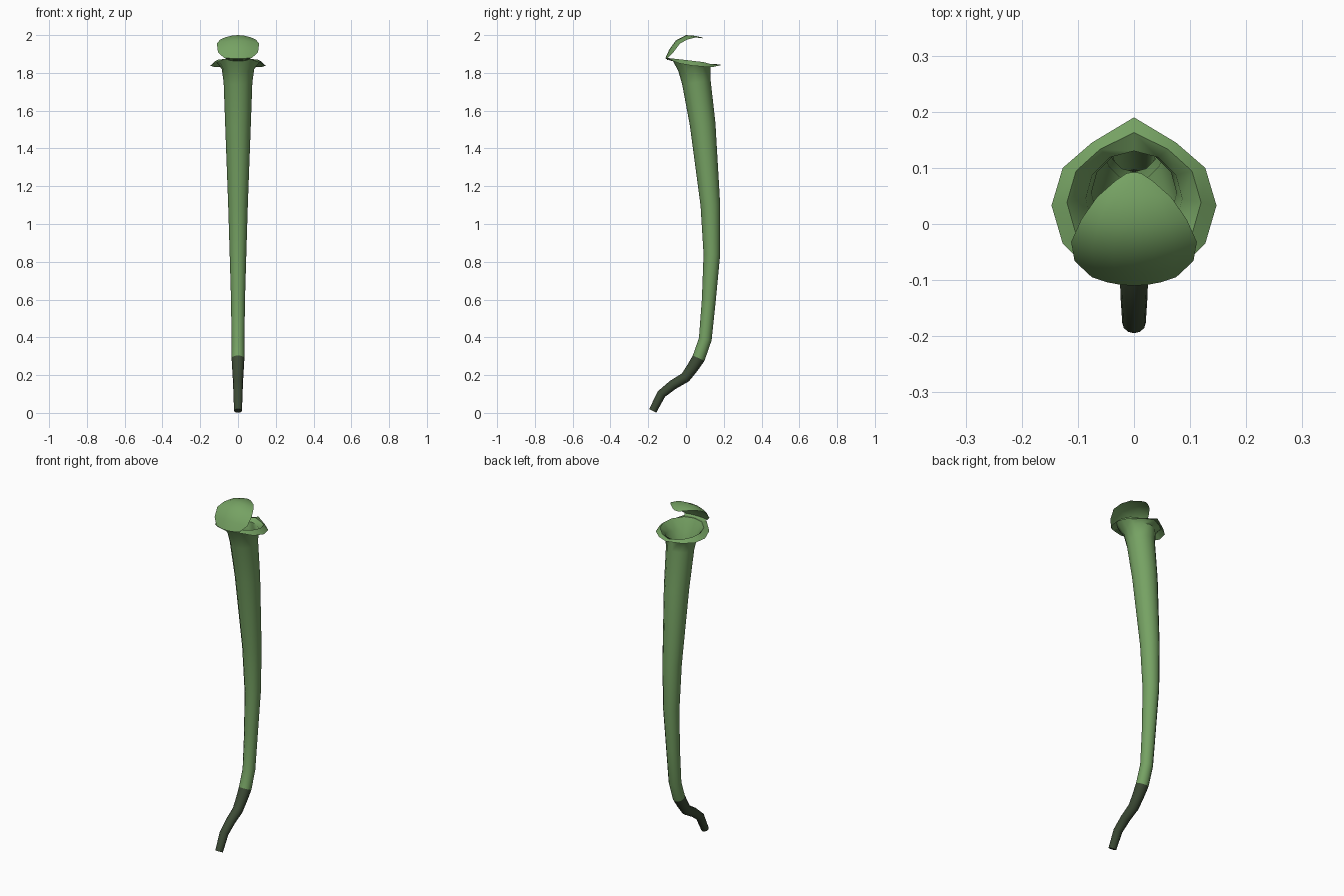
import bpy, bmesh, math
from mathutils import Vector

if "Cube" in bpy.data.objects:
    bpy.data.objects.remove(bpy.data.objects["Cube"])


def material(name, rgb):
    m = bpy.data.materials.new(name)
    m.diffuse_color = (*rgb, 1)
    m.use_nodes = True
    m.node_tree.nodes["Principled BSDF"].inputs["Base Color"].default_value = m.diffuse_color
    return m


GREEN = material("leaf green", (0.18, 0.36, 0.125))
DARK = material("dark stem green", (0.045, 0.068, 0.035))
N = 12


def loft(name, rows, mat, closed=True, cap=False):
    """Skin a list of equally long point rows."""
    bm = bmesh.new()
    vs = [[bm.verts.new(p) for p in r] for r in rows]
    n = len(rows[0])
    for a, b in zip(vs, vs[1:]):
        for i in range(n if closed else n - 1):
            j = (i + 1) % n
            bm.faces.new((a[i], a[j], b[j], b[i]))
    if cap:
        bm.faces.new(vs[0][::-1])
    me = bpy.data.meshes.new(name)
    bm.to_mesh(me)
    bm.free()
    me.materials.append(mat)
    ob = bpy.data.objects.new(name, me)
    bpy.context.collection.objects.link(ob)
    bpy.context.view_layer.objects.active = ob
    ob.select_set(True)
    bpy.ops.object.shade_smooth_by_angle(angle=math.radians(50))
    ob.select_set(False)
    return ob


# Centre line of stem and pitcher: y, z, radius
path = [(-.176, .011, .021), (-.13, .10, .024), (-.07, .148, .026), (-.003, .188, .028),
        (.035, .24, .031), (.067, .29, .034), (.102, .39, .034), (.121, .6, .037),
        (.137, .84, .044), (.129, 1.1, .052), (.088, 1.53, .068), (.055, 1.75, .076),
        (.045, 1.82, .086)]


def ring(k):
    y, z, r = path[k]
    a, b = path[max(k - 1, 0)], path[min(k + 1, len(path) - 1)]
    t = Vector((0, b[0] - a[0], b[1] - a[1])).normalized()
    side = Vector((0, t.z, -t.y))
    return [Vector((0, y, z)) + r * (math.cos(math.tau * i / N) * side
            - math.sin(math.tau * i / N) * Vector((1, 0, 0))) for i in range(N)]


rings = [ring(k) for k in range(len(path))]
loft("stem", rings[:6], DARK, cap=True)

# Flared lip, half outline from back to front, mirrored: x, y, z
half = [(0, .19, 1.842), (.075, .145, 1.832), (.127, .10, 1.832), (.147, .033, 1.838),
        (.127, -.035, 1.85), (.07, -.092, 1.872), (0, -.105, 1.868)]
lip = [Vector((-x, y, z)) for x, y, z in half] + [Vector(p) for p in half[-2:0:-1]]
mid = [a.lerp(b, .55) for a, b in zip(rings[-1], lip)]
for i, p in enumerate(mid):
    p.z = 1.85 + .027 * (1 - math.cos(math.tau * i / N)) / 2
    if i in (0, 1, N - 1):
        p.z = 1.846
loft("pitcher_tube", rings[5:] + [mid, lip], GREEN)

# Arched hood: centre y, z, half width, edge y, edge z
hood = [(-.075, 1.862, .05, -.06, 1.868), (-.11, 1.876, .075, -.095, 1.88),
        (-.088, 1.925, .106, -.066, 1.91), (-.053, 1.972, .112, -.032, 1.955),
        (0, 2.0, .094, .008, 1.977), (.05, 1.996, .066, .048, 1.987),
        (.084, 1.988, .032, .078, 1.985), (.092, 1.984, .014, .09, 1.983)]
rows = []
for cy, cz, w, ey, ez in hood:
    rows.append([(w * u, cy + (ey - cy) * u * u, cz + (ez - cz) * u * u)
                 for u in (-1, -.66, -.33, 0, .33, .66, 1)])
loft("hood", rows, GREEN, closed=False)
